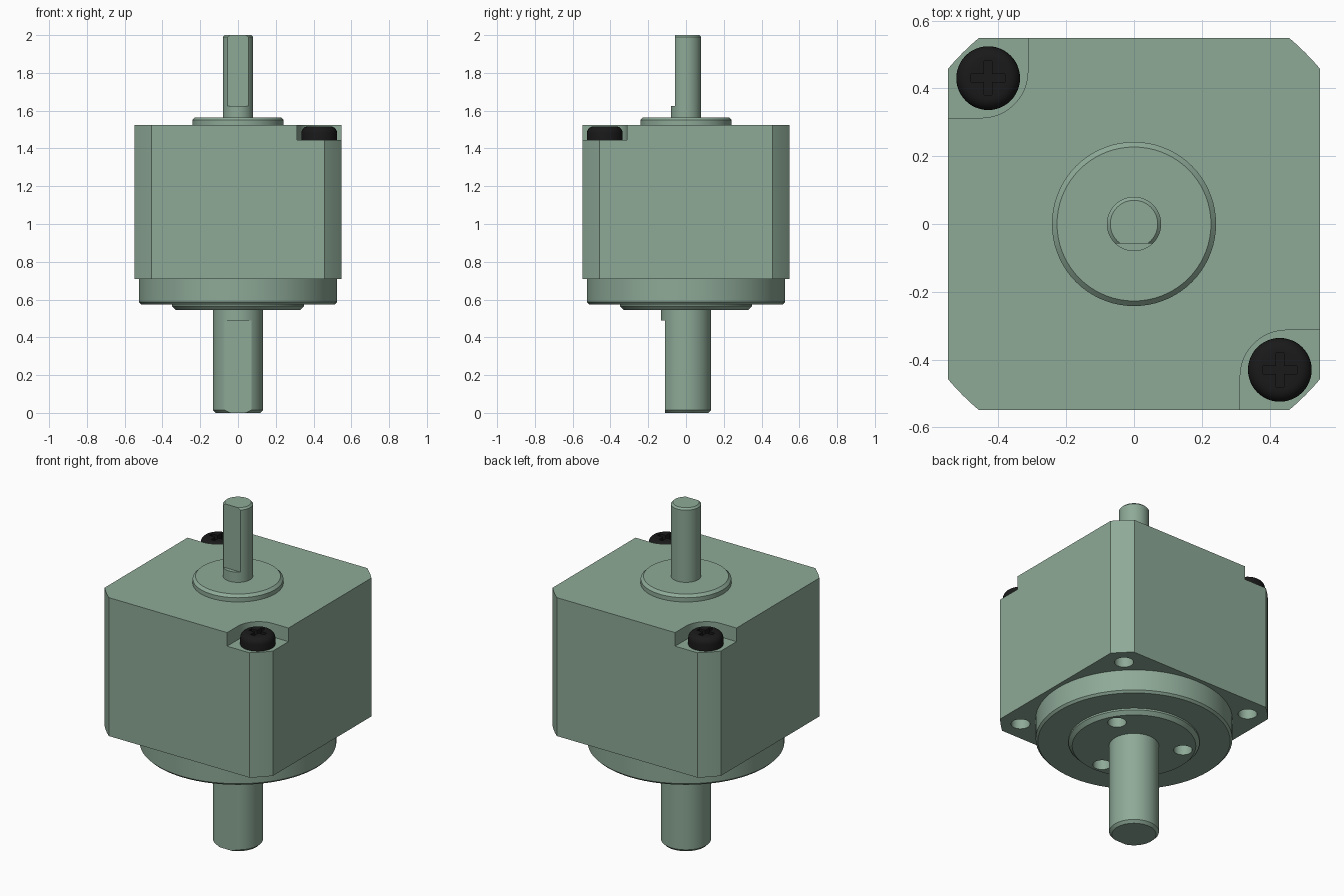
import bpy, bmesh
from math import sin, cos, pi, radians, atan2, hypot

if "Cube" in bpy.data.objects:
    bpy.data.objects.remove(bpy.data.objects["Cube"])


def material(name, colour):
    m = bpy.data.materials.new(name)
    m.diffuse_color = (*colour, 1)
    m.use_nodes = True
    m.node_tree.nodes["Principled BSDF"].inputs["Base Color"].default_value = m.diffuse_color
    return m


GREEN = material("sage_green", (0.27, 0.40, 0.31))
BLACK = material("black", (0.01, 0.01, 0.01))


def finish(bm, name, mat):
    bmesh.ops.recalc_face_normals(bm, faces=bm.faces)
    me = bpy.data.meshes.new(name)
    bm.to_mesh(me)
    bm.free()
    ob = bpy.data.objects.new(name, me)
    bpy.context.collection.objects.link(ob)
    if mat:
        me.materials.append(mat)
    return ob


def prism(name, pts, z0, z1, mat=None):
    """Closed outline extruded from z0 to z1."""
    bm = bmesh.new()
    lo = [bm.verts.new((x, y, z0)) for x, y in pts]
    hi = [bm.verts.new((x, y, z1)) for x, y in pts]
    bm.faces.new(lo)
    bm.faces.new(hi)
    n = len(pts)
    for i in range(n):
        j = (i + 1) % n
        bm.faces.new((lo[i], lo[j], hi[j], hi[i]))
    return finish(bm, name, mat)


def lathe(name, profile, mat=None, at=(0, 0), segs=72):
    """Solid of revolution from (radius, z) points, capped at both ends."""
    bm = bmesh.new()
    rings = [[bm.verts.new((at[0] + r * cos(2 * pi * i / segs),
                            at[1] + r * sin(2 * pi * i / segs), z))
              for i in range(segs)] for r, z in profile]
    bm.faces.new(rings[0])
    bm.faces.new(rings[-1])
    for a, b in zip(rings, rings[1:]):
        for i in range(segs):
            j = (i + 1) % segs
            bm.faces.new((a[i], a[j], b[j], b[i]))
    return finish(bm, name, mat)


def box(x0, x1, y0, y1, z0, z1):
    return prism("cutter", [(x0, y0), (x1, y0), (x1, y1), (x0, y1)], z0, z1)


def cut(ob, cutter):
    """Subtract the cutter and remove it."""
    mod = ob.modifiers.new("cut", 'BOOLEAN')
    mod.operation = 'DIFFERENCE'
    mod.solver = 'EXACT'
    mod.object = cutter
    bpy.context.view_layer.objects.active = ob
    bpy.ops.object.modifier_apply(modifier=mod.name)
    bpy.data.objects.remove(cutter)


def drill(ob, x, y, r, z0, z1):
    cut(ob, lathe("cutter", [(r, z0), (r, z1)], at=(x, y), segs=32))


# Body: square block with corners turned to a circle
H, C = 0.548, 0.458
R, a0 = hypot(H, C), atan2(C, H)
outline = []
for q in range(4):
    for i in range(7):
        a = q * pi / 2 + a0 + (pi / 2 - 2 * a0) * i / 6
        outline.append((R * cos(a), R * sin(a)))
body = prism("motor_body", outline, 0.71, 1.525, GREEN)

# Rounded pockets for the two screws
P, PR, PC = 0.313, 0.137, 0.45
pocket = [(PC - PR * cos(i * pi / 24), PC - PR * sin(i * pi / 24)) for i in range(13)]
pocket += [(0.8, P), (0.8, 0.8), (P, 0.8)]
for s in (1, -1):
    cut(body, prism("cutter", [(s * x, -s * y) for x, y in pocket], 1.445, 1.7))

# Mounting holes in the underside
S = 0.43
for sx in (1, -1):
    for sy in (1, -1):
        drill(body, sx * S, sy * S, 0.051, 0.6, 0.87)

# Top boss
boss = lathe("top_boss", [(0.242, 1.52), (0.242, 1.55), (0.227, 1.565)], GREEN)

# Bottom flange with stepped boss and three tapped holes
flange = lathe("bottom_flange", [(0.33, 0.545), (0.35, 0.565), (0.35, 0.575),
                                 (0.513, 0.575), (0.525, 0.587), (0.525, 0.712)], GREEN)
for deg in (30, 150, 270):
    a = radians(deg)
    drill(flange, 0.265 * cos(a), 0.265 * sin(a), 0.05, 0.5, 0.66)

# Rear shaft with flat on the front
rear = lathe("rear_shaft", [(0.08, 1.56), (0.08, 1.99), (0.07, 2.0)], GREEN)
cut(rear, box(-0.2, 0.2, -0.3, -0.057, 1.625, 2.1))

# Output shaft with flat on the front
output = lathe("output_shaft", [(0.118, 0.0), (0.133, 0.015), (0.133, 0.55)], GREEN)
cut(output, box(-0.2, 0.2, -0.3, -0.112, -0.1, 0.49))

# Pan-head screws with cross recess
parts = [body, boss, flange, rear, output]
for s, side in ((1, "front"), (-1, "back")):
    x, y, r, top, f = s * S, -s * S, 0.094, 1.517, 0.035
    prof = [(r, 1.443)] + [(r - f + f * cos(i * pi / 12), top - f + f * sin(i * pi / 12))
                           for i in range(7)]
    screw = lathe(side + "_screw", prof, BLACK, (x, y), 48)
    for lx, ly in ((0.05, 0.012), (0.012, 0.05)):
        cut(screw, box(x - lx, x + lx, y - ly, y + ly, 1.49, 1.6))
    parts.append(screw)

# Smooth round surfaces, keep edges sharp
bpy.ops.object.select_all(action='DESELECT')
for ob in parts:
    ob.select_set(True)
    bpy.context.view_layer.objects.active = ob
bpy.ops.object.shade_smooth_by_angle(angle=radians(30))
